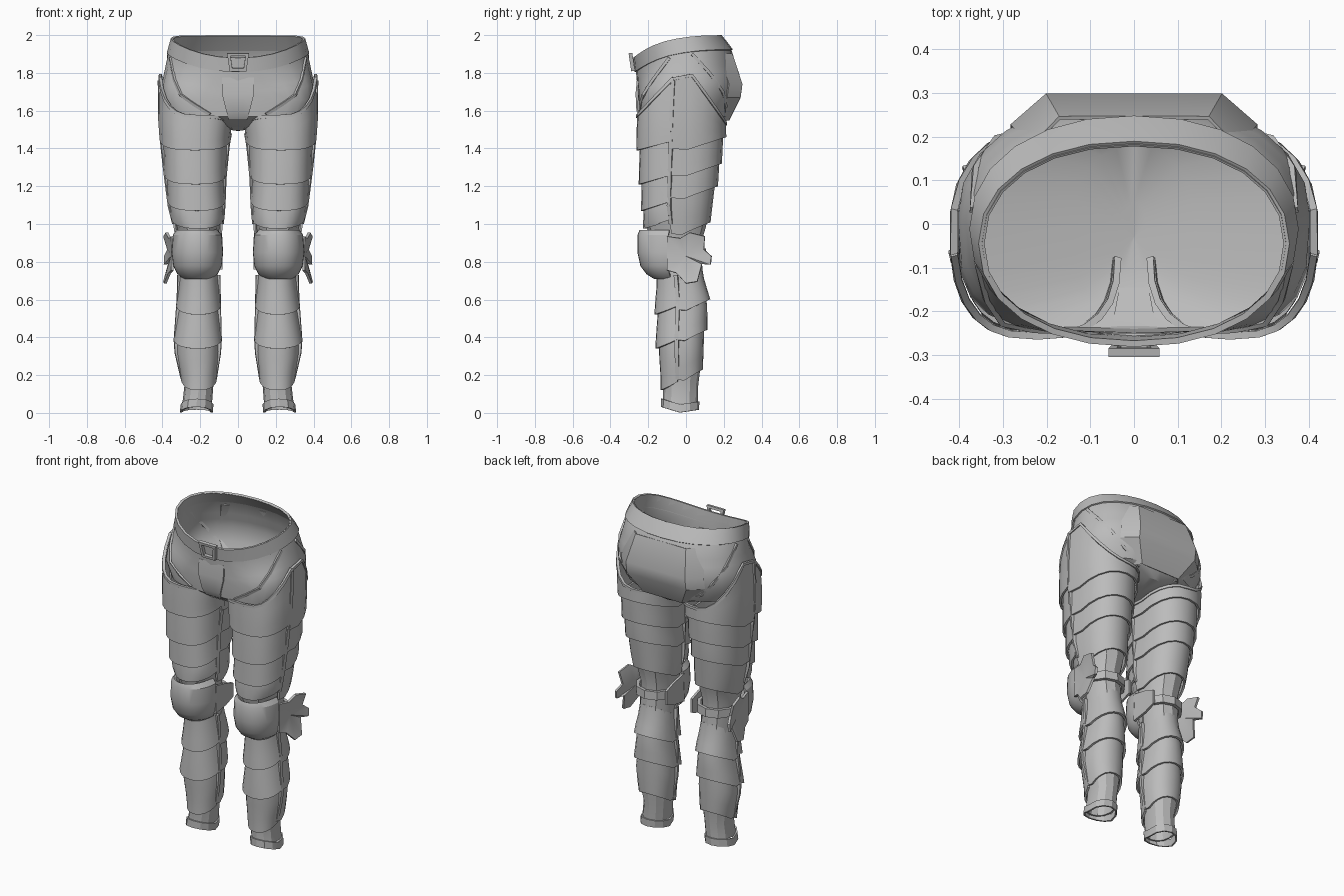
import bpy, bmesh
from math import sin, cos, radians
from mathutils import Vector

cube = bpy.data.objects.get("Cube")
if cube:
    bpy.data.objects.remove(cube, do_unlink=True)

STEEL = bpy.data.materials.new("grey_steel")
STEEL.use_nodes = True
STEEL.diffuse_color = (0.5, 0.5, 0.5, 1)
STEEL.node_tree.nodes["Principled BSDF"].inputs["Base Color"].default_value = (0.5, 0.5, 0.5, 1)

# Profiles: height, inner x, outer x, front y, back y
LEG = [(1.8, .02, .412, -.25, .23), (1.55, .03, .41, -.255, .21), (1.44, .055, .4, -.25, .195),
       (1.25, .075, .378, -.24, .165), (1.08, .082, .355, -.225, .13), (.98, .092, .328, -.215, .11),
       (.9, .105, .315, -.18, .085), (.7, .106, .308, -.155, .095), (.6, .104, .312, -.155, .115),
       (.35, .098, .33, -.15, .09), (.15, .13, .283, -.12, .065), (.02, .14, .298, -.125, .062)]
PELVIS = [(1.995, -.345, .345, -.27, .18), (1.925, -.365, .365, -.262, .237),
          (1.75, -.4, .4, -.252, .285), (1.66, -.402, .402, -.25, .275), (1.57, -.36, .36, -.242, .235),
          (1.52, -.14, .14, -.18, .18), (1.5, -.03, .03, -.1, .05), (1.495, -.001, .001, -.031, -.029)]
KNEE_CAP = [(.965, .115, .32, -.24, .08), (.94, .092, .338, -.25, .08), (.85, .085, .345, -.25, .08),
            (.78, .093, .336, -.235, .07), (.74, .112, .316, -.205, .04), (.715, .145, .285, -.165, .02)]


def power(v, e):
    return abs(v) ** e * (1 if v > 0 else -1)


def section(table, z, deg, grow=0):
    """Point on the rounded cross-section of a profile; thighs and hips are squarer in front."""
    rows = [r for r in zip(table, table[1:]) if r[1][0] <= z] or [(table[-2], table[-1])]
    hi, lo = rows[0]
    t = (hi[0] - z) / (hi[0] - lo[0])
    x0, x1, y0, y1 = (a + (b - a) * t for a, b in zip(hi[1:], lo[1:]))
    c, s = cos(radians(deg)), sin(radians(deg))
    e = .92
    if s < 0 and z > 1:
        e = .55 + .37 * min(1, max(0, (z - 1.7) / .2)) if table is PELVIS else .74
    return Vector(((x0 + x1) / 2 + power(c, e) * ((x1 - x0) / 2 + grow),
                   (y0 + y1) / 2 + power(s, e) * ((y1 - y0) / 2 + grow), z))


def hip_point(z, deg, grow=0):
    """Pelvis point, dropped toward the front near the waist."""
    p = section(PELVIS, z, deg, grow)
    fade = min(1, max(0, (z - 1.65) / .25))
    p.z -= .115 * fade * ((1 - sin(radians(deg))) / 2) ** 3
    return p


def finish(name, bm, thick=0, mirror=True):
    bmesh.ops.recalc_face_normals(bm, faces=bm.faces)
    mesh = bpy.data.meshes.new(name)
    bm.to_mesh(mesh)
    bm.free()
    mesh.materials.append(STEEL)
    ob = bpy.data.objects.new(name, mesh)
    bpy.context.collection.objects.link(ob)
    if thick:
        mod = ob.modifiers.new("thickness", 'SOLIDIFY')
        mod.thickness, mod.offset = thick, 0
    if mirror:
        ob.modifiers.new("mirror", 'MIRROR').use_mirror_merge = False
    bpy.ops.object.select_all(action='DESELECT')
    ob.select_set(True)
    bpy.context.view_layer.objects.active = ob
    bpy.ops.object.convert(target='MESH')
    bpy.ops.object.shade_smooth_by_angle(angle=radians(28))


def grid(name, rows, closed=False, thick=.012, mirror=True, cap=False):
    bm = bmesh.new()
    vs = [[bm.verts.new(p) for p in row] for row in rows]
    n = len(vs[0])
    for a, b in zip(vs, vs[1:]):
        for i in range(n if closed else n - 1):
            j = (i + 1) % n
            bm.faces.new((a[i], a[j], b[j], b[i]))
    if cap:
        bm.faces.new(vs[0])
        bm.faces.new(vs[-1])
    finish(name, bm, thick, mirror)


def rail(name, points, centre, size=.008, wide=.008):
    """Square trim strip following a path, facing away from a centre."""
    rings = []
    for i, p in enumerate(points):
        out = Vector((p.x - centre[0], p.y - centre[1], 0)).normalized()
        along = points[min(i + 1, len(points) - 1)] - points[max(i - 1, 0)]
        side = along.cross(out).normalized() * wide
        out *= size
        rings.append([p + out + side, p + out - side, p - out - side, p - out + side])
    grid(name, rings, True, 0, True, True)


def fan(name, middle, outline, place):
    """Dished plate made of triangles around a middle point."""
    bm = bmesh.new()
    hub = bm.verts.new(place(*middle))
    rim = [bm.verts.new(place(*p)) for p in outline]
    for a, b in zip(rim, rim[1:] + rim[:1]):
        bm.faces.new((hub, a, b))
    finish(name, bm, .014)


BACK = [-8 + 196 * i / 12 for i in range(13)]
FRONT = [188 + 164 * i / 12 for i in range(13)]


def plate(name, angles, top, bottom, grow, flare=.02):
    """Half-shell armour plate between two edge heights given by angle."""
    rows = []
    for t in (0, .35, .7, 1):
        rows.append([section(LEG, top(a) + (bottom(a) - top(a)) * t, a, grow + flare * (t - .6))
                     for a in angles])
    grid(name, rows)


def sideways(a):
    """0 at the front or back middle, 1 at the side seams."""
    s = sin(radians(a))
    return 1 - abs(s) ** (.74 if s < 0 else .92)


def chevron(z, rise):
    return lambda a: z + rise * sideways(a)


def hip_edge(base):
    return lambda a: base + sideways(a) * ((1.8 - base) * 1.15 if cos(radians(a)) > 0 else -.07)


# Pelvis bowl, belt and buckle
turn = [i * 360 / 24 for i in range(24)]
levels = [r[0] for r in PELVIS]
levels[2:2] = [1.84, 1.795]
grid("pelvis", [[hip_point(z, a) for a in turn] for z in levels], True, .006, False)
grid("belt", [[hip_point(z, a, .004) for a in turn] for z in (1.995, 1.96, 1.92)], True, .014, False)


def buckle_point(x, z):
    return Vector((x, -.28 - (z - 1.81) * .15, z))


corners = [(-.058, 1.905), (.058, 1.905), (.044, 1.81), (-.044, 1.81)]
inner = [(x * .68, 1.857 + (z - 1.857) * .68) for x, z in corners]
grid("buckle_frame", [[buckle_point(*c) for c in ring + ring[:1]] for ring in (corners, inner)],
     False, .02, False)

# Centre front panel, folding under at the crotch
grid("front_panel", [[Vector((x * w, y, z)) for x in (-1, -.4, .4, 1)] for w, y, z in
     ((.085, -.254, 1.775), (.085, -.262, 1.69), (.062, -.258, 1.6), (.05, -.235, 1.56),
      (.03, -.13, 1.5))], False, .01, False)

# Faceted seat panel, with its sides sinking into the pelvis
grid("seat_panel", [[Vector((x * w, y - drop, z)) for x, drop in
                     ((-1.4, .07), (-1, 0), (-.5, 0), (.5, 0), (1, 0), (1.4, .07))]
                    for w, y, z in ((.17, .243, 1.9), (.2, .295, 1.74), (.2, .285, 1.67),
                                    (.13, .225, 1.55))], False, .008, False)

# Trim lines over the hips
for label, path in (("front", ((1.91, -16), (1.8, -36), (1.7, -54), (1.63, -68), (1.58, -79))),
                    ("back", ((1.91, 8), (1.8, 24), (1.7, 40), (1.62, 52), (1.55, 65)))):
    rail(label + "_hip_trim", [hip_point(z, a, .005) for z, a in path], (0, 0), .006)

# Thigh: hip guards, then overlapping chevron plates
for label, angles, base, lows, rise in (
        ("front", FRONT, 1.57, (1.39, 1.21, 1.07, .975), .06),
        ("back", BACK, 1.53, (1.46, 1.32, 1.2, 1.01), -.08)):
    edge = hip_edge(base)
    plate(label + "_hip_guard", angles, edge, chevron(lows[0], rise), .005, .012)
    rim = [section(LEG, edge(a), a, .002) for a in angles]
    rail(label + "_hip_guard_rim", rim, (.22, -.02), .008, .008)
    for i, (a, b) in enumerate(zip(lows, lows[1:])):
        plate(f"{label}_thigh_plate_{i + 1}", angles, chevron(a + .04, rise), chevron(b, rise), 0)

# Shin: overlapping plates, front and back
for label, angles, lows, rise in (("front", FRONT, (.72, .52, .34, .12), .06),
                                  ("back", BACK, (.74, .6, .44, .23), -.07)):
    for i, (a, b) in enumerate(zip(lows, lows[1:])):
        plate(f"{label}_shin_plate_{i + 1}", angles, chevron(a + .03, rise), chevron(b, rise), 0)

# Side seams along each leg
for label, deg, top in (("outer", -8, 1.76), ("inner", 188, 1.48)):
    for part, z0, z1 in (("thigh", top, 1.0), ("shin", .73, .18)):
        path = [section(LEG, z0 + (z1 - z0) * i / 8, deg, .004) for i in range(9)]
        rail(f"{label}_{part}_seam", path, (.22, -.03), .009, .01)

# Inner sleeve at knee and ankle, with a rimmed cuff arched in front
ring = [i * 360 / 12 for i in range(12)]
grid("knee_sleeve", [[section(LEG, z, a, -.012) for a in ring] for z in (1.06, .98, .9, .8, .66)], True)
grid("ankle_sleeve", [[section(LEG, z, a, -.006) for a in ring] for z in (.28, .15, .05)], True)
cuff = []
for z in (.045, .002):
    points = [section(LEG, z, a, .003) for a in ring]
    for p, a in zip(points, ring):
        p.z += .03 * max(0, -sin(radians(a))) + .015 * max(0, sin(radians(a)))
    cuff.append(points)
grid("ankle_rim", cuff, True, .01)

# Knee cap, wings and rear strap
arc = [182 + 176 * i / 16 for i in range(17)]
grid("knee_cap", [[section(KNEE_CAP, r[0], a) for a in arc] for r in KNEE_CAP], False, .014)
grid("knee_strap", [[section(LEG, z, a, .01) for a in BACK[::2]] for z in (.87, .82)], False, .02)
wing = [(-.1, .935), (-.03, .925), (.02, .955), (.1, .935), (.095, .865), (.135, .83),
        (.13, .785), (.085, .79), (.06, .695), (0, .685), (-.05, .74), (-.1, .755)]
fan("outer_knee_wing", (.0, .83), wing,
    lambda y, z: Vector((.348 + .5 * max(0, Vector((y + .01, z - .83)).length - .07) * (y > -.08), y, z)))
tab = [(-.1, .93), (0, .91), (.07, .885), (.07, .8), (0, .775), (-.1, .76)]
fan("inner_knee_tab", (0, .85), tab, lambda y, z: Vector((.088, y, z)))
